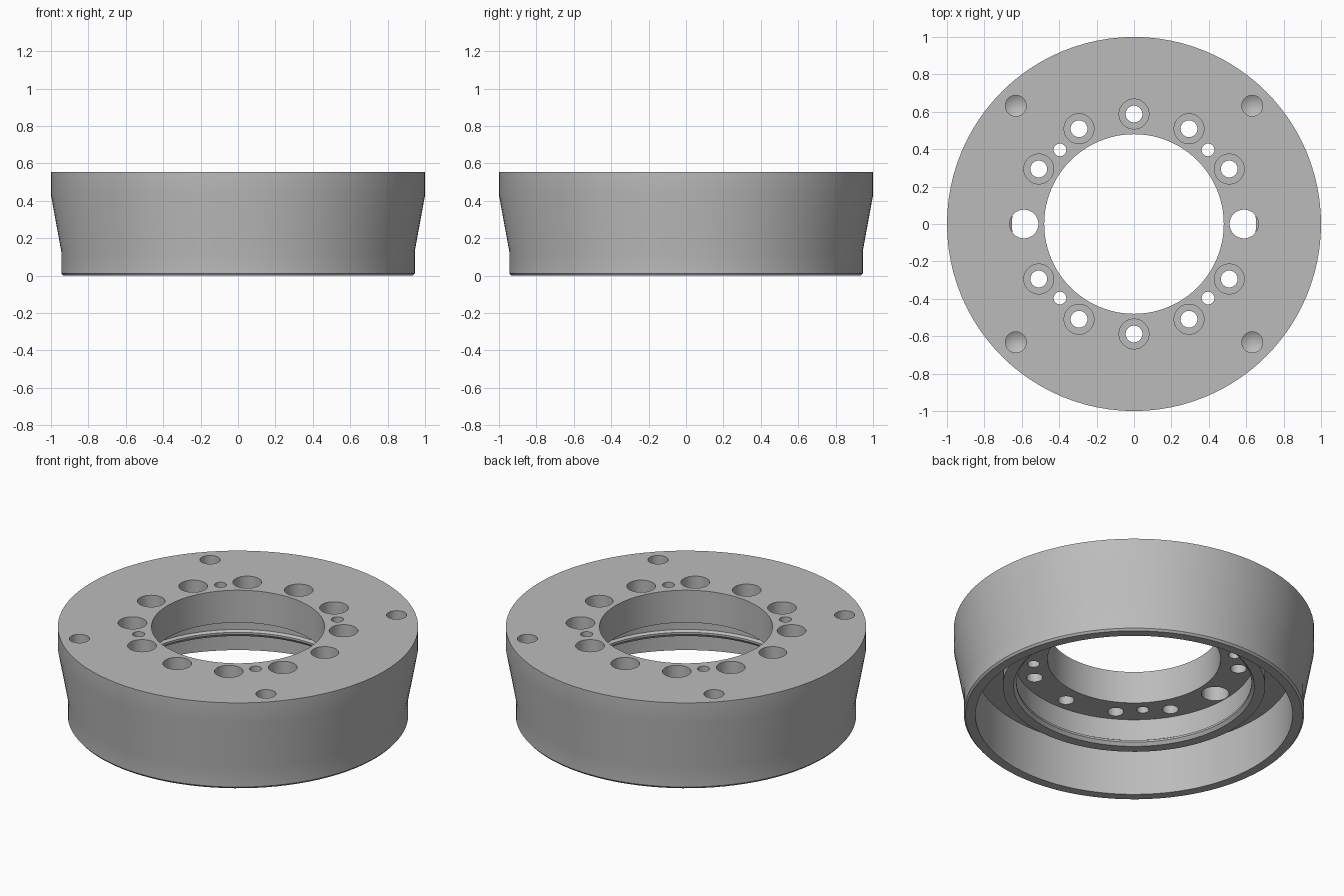
import bpy, bmesh, math
from mathutils import Vector

if "Cube" in bpy.data.objects:
    bpy.data.objects.remove(bpy.data.objects["Cube"])

TOP = 0.553      # upper face height
FLOOR = 0.355    # underside of the drilled plate

steel = bpy.data.materials.new("machined grey")
steel.diffuse_color = (0.5, 0.5, 0.5, 1)
steel.use_nodes = True
steel.node_tree.nodes["Principled BSDF"].inputs["Base Color"].default_value = steel.diffuse_color


def lathe(bm, profile, centre=(0, 0), segments=32):
    """Revolve a closed (radius, z) loop; loops starting and ending on the axis are solid."""
    rings = []
    for r, z in profile:
        if r == 0:
            rings.append([bm.verts.new((centre[0], centre[1], z))] * segments)
        else:
            rings.append([bm.verts.new((centre[0] + r * math.cos(math.tau * i / segments),
                                        centre[1] + r * math.sin(math.tau * i / segments), z))
                          for i in range(segments)])
    for a, b in zip(rings, rings[1:] + rings[:1]):
        for i in range(segments):
            j = (i + 1) % segments
            corners = list(dict.fromkeys((a[i], a[j], b[j], b[i])))
            if len(corners) > 2:
                bm.faces.new(corners)


def make_object(name, bm):
    bmesh.ops.recalc_face_normals(bm, faces=bm.faces[:])
    mesh = bpy.data.meshes.new(name)
    bm.to_mesh(mesh)
    bm.free()
    mesh.materials.append(steel)
    obj = bpy.data.objects.new(name, mesh)
    bpy.context.collection.objects.link(obj)
    return obj


def polar(radius, degrees):
    a = math.radians(degrees)
    return radius * math.cos(a), radius * math.sin(a)


# Flanged ring: tapered skirt, underside groove and inner boss
body = bmesh.new()
lathe(body, [
    (0.48, TOP), (1.0, TOP), (1.0, 0.43), (0.945, 0.13), (0.945, 0.012), (0.935, 0),
    (0.88, 0), (0.88, 0.30), (0.728, 0.30), (0.728, 0.185),
    (0.668, 0.185), (0.652, 0.203), (0.652, 0.215), (0.668, 0.225), (0.668, FLOOR),
    (0.48, FLOOR)], segments=96)
ring = make_object("flanged_ring", body)

# Drilling cutters
holes = bmesh.new()
low, high = FLOOR - 0.05, TOP + 0.05


def through(radius, centre):
    lathe(holes, [(0, low), (radius, low), (radius, high), (0, high)], centre)


for k in range(12):
    spot = polar(0.588, 30 * k)
    if k % 6 == 0:      # two plain large holes
        through(0.077, spot)
    else:               # ten counterbored bolt holes
        step = TOP - 0.11
        lathe(holes, [(0, low), (0.045, low), (0.045, step), (0.08, step),
                      (0.08, high), (0, high)], spot)

for k in range(4):
    through(0.034, polar(0.56, 45 + 90 * k))               # dowel holes
    lathe(holes, [(0, 0.365), (0.056, 0.40), (0.056, high), (0, high)],
          polar(0.894, 45 + 90 * k))                       # blind drilled holes

cutter = make_object("hole_cutter", holes)
cutter.hide_render = True

cut = ring.modifiers.new("holes", 'BOOLEAN')
cut.operation = 'DIFFERENCE'
cut.solver = 'EXACT'
cut.object = cutter
bpy.context.view_layer.objects.active = ring
for o in bpy.context.selected_objects:
    o.select_set(False)
ring.select_set(True)
bpy.ops.object.modifier_apply(modifier=cut.name)
bpy.data.objects.remove(cutter)
bpy.ops.object.shade_smooth_by_angle(angle=math.radians(25))
